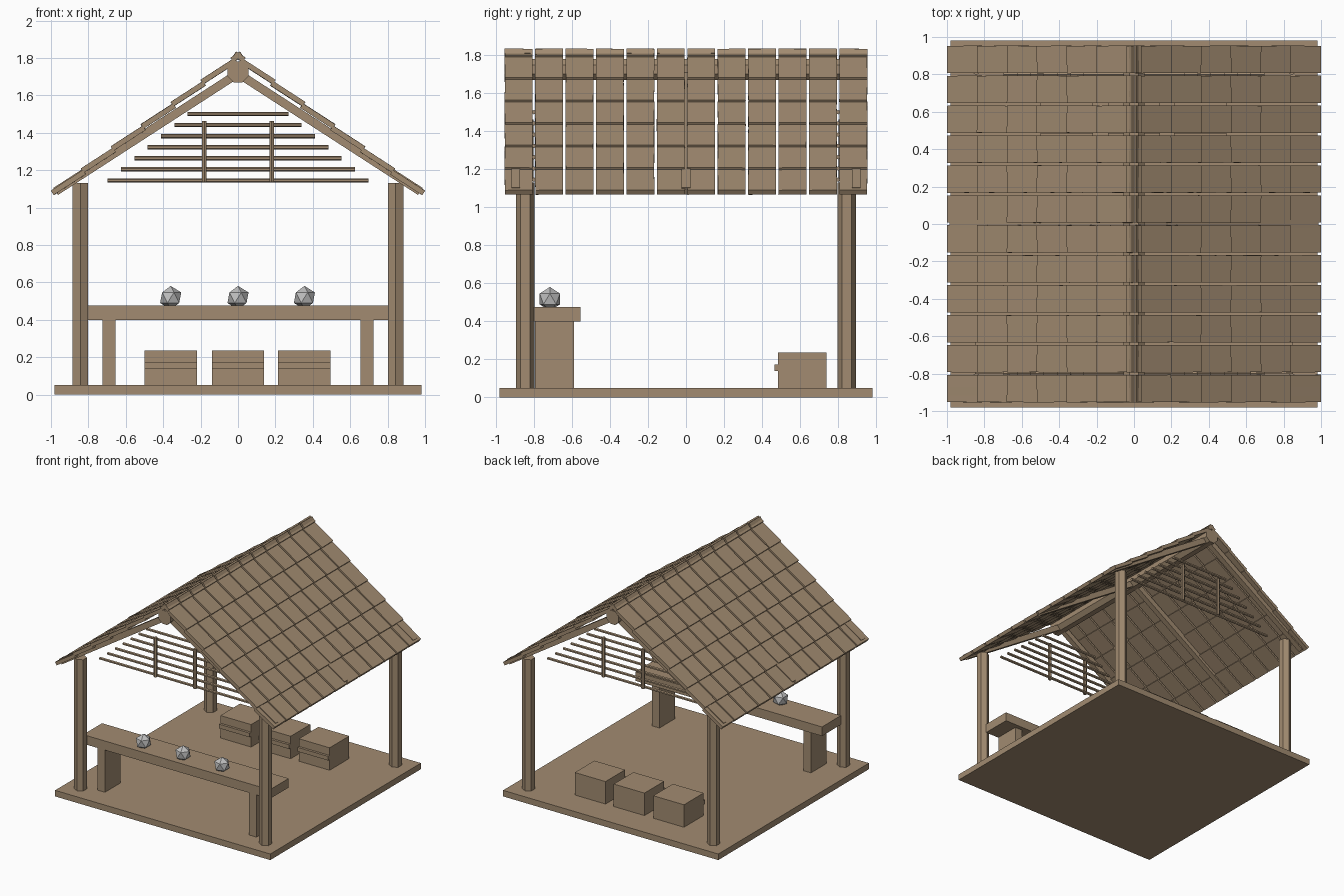
import bpy, bmesh, math, random
from mathutils import Matrix, Vector

random.seed(4)
if "Cube" in bpy.data.objects:
    bpy.data.objects.remove(bpy.data.objects["Cube"], do_unlink=True)


def material(name, rgb):
    m = bpy.data.materials.new(name)
    m.use_nodes = True
    m.diffuse_color = (*rgb, 1)
    m.node_tree.nodes["Principled BSDF"].inputs["Base Color"].default_value = (*rgb, 1)
    return m


WOOD = material("brown wood", (0.36, 0.26, 0.165))
STONE = material("grey stone", (0.52, 0.52, 0.52))


def finish(name, bm, mat=WOOD):
    bmesh.ops.recalc_face_normals(bm, faces=bm.faces)
    mesh = bpy.data.meshes.new(name)
    bm.to_mesh(mesh)
    bm.free()
    mesh.materials.append(mat)
    obj = bpy.data.objects.new(name, mesh)
    bpy.context.collection.objects.link(obj)
    return obj


def add_box(bm, center, size, rot=Matrix()):
    mat = Matrix.Translation(center) @ rot @ Matrix.Diagonal((*size, 1))
    bmesh.ops.create_cube(bm, size=1, matrix=mat)


def box(name, x, y, z):
    """Box from its (min, max) range along each axis."""
    bm = bmesh.new()
    spans = (x, y, z)
    add_box(bm, [(a + b) / 2 for a, b in spans], [b - a for a, b in spans])
    return finish(name, bm)


def add_rod(bm, start, end, radius, sides, turn=0):
    a, b = Vector(start), Vector(end)
    rot = (b - a).to_track_quat('Z', 'Y').to_matrix().to_4x4()
    mat = Matrix.Translation((a + b) / 2) @ rot @ Matrix.Rotation(turn, 4, 'Z')
    bmesh.ops.create_cone(bm, cap_ends=True, segments=sides, radius1=radius,
                          radius2=radius, depth=(b - a).length, matrix=mat)


# Floor
box("floor", (-0.98, 0.98), (-0.98, 0.98), (0, 0.05))

# Six-sided corner posts
for sx, side in ((-1, "right"), (1, "left")):
    for sy, end in ((-1, "front"), (1, "back")):
        bm = bmesh.new()
        x, y = sx * 0.843, sy * 0.845
        add_rod(bm, (x, y, 0.04), (x, y, 1.13), 0.048, 6)
        # Corners of the hexagon point along y
        ys = [v.co.y for v in bm.verts]
        if max(ys) - min(ys) < 0.09:
            bmesh.ops.rotate(bm, verts=bm.verts, cent=(x, y, 0),
                             matrix=Matrix.Rotation(math.pi / 6, 3, 'Z'))
        finish(f"{end}_{side}_post", bm)

# Counter with two slab legs
box("counter_top", (-0.85, 0.85), (-0.80, -0.555), (0.40, 0.475))
for sx, side in ((-1, "right"), (1, "left")):
    box(f"counter_leg_{side}", sorted((sx * 0.655, sx * 0.725)),
        (-0.795, -0.59), (0.05, 0.40))

# Stones on the counter and crates at the back
for i, x in enumerate((-0.36, 0, 0.355), 1):
    bm = bmesh.new()
    bmesh.ops.create_icosphere(bm, subdivisions=1, radius=0.063,
                               matrix=Matrix.Translation((x, -0.716, 0.518)))
    finish(f"stone_{i}", bm, STONE)
    box(f"crate_{i}", (x - 0.14, x + 0.14), (0.485, 0.74), (0.05, 0.235))
    box(f"crate_ledge_{i}", (x - 0.14, x + 0.14), (0.465, 0.49), (0.138, 0.172))

# Ridge beam
bm = bmesh.new()
add_rod(bm, (0, -0.955, 1.725), (0, 0.955, 1.725), 0.06, 8, math.pi / 8)
finish("ridge_beam", bm)

# Rafters: front, middle and back pairs
pitch = math.atan(0.647)
bm = bmesh.new()
for y in (-0.895, 0, 0.895):
    for s in (-1, 1):
        a, b = Vector((s * 0.02, y, 1.704)), Vector((s * 0.975, y, 1.086))
        add_box(bm, (a + b) / 2, ((b - a).length, 0.045, 0.045),
                Matrix.Rotation(s * pitch, 4, 'Y'))
finish("rafters", bm)

# Overlapping roof tiles in rows from eaves to ridge
thick = 0.028
bm = bmesh.new()
for s in (-1, 1):
    up = Vector((-s * math.cos(pitch), 0, math.sin(pitch)))
    out = Vector((s * math.sin(pitch), 0, math.cos(pitch)))
    for col in range(12):
        y = -0.88 + 0.16 * col
        for row in range(7):
            edge = Vector((s * (1 - 0.16 * row), y, 1.09 + 0.1185 * row))
            length = 0.06 if row == 6 else 0.205
            if row == 5:
                length = 0.215
            wobble = Matrix.Rotation(random.uniform(-0.012, 0.012), 4, 'Z')
            tilt = Matrix.Rotation(random.uniform(-0.012, 0.012), 4, 'X')
            add_box(bm, edge + up * length / 2 - out * thick / 2,
                    (length, 0.146, thick),
                    Matrix.Rotation(s * pitch, 4, 'Y') @ wobble @ tilt)
finish("roof_tiles", bm)

# Gable lattices: seven slats narrowing upward, two uprights
for sy, end in ((-1, "front"), (1, "back")):
    bm = bmesh.new()
    y = sy * 0.80
    for i in range(7):
        z, half = 1.145 + 0.0592 * i, 0.697 - 0.0713 * i
        add_rod(bm, (-half, y, z), (half, y, z), 0.0115, 6)
    for x in (-0.18, 0.18):
        add_rod(bm, (x, y + sy * 0.015, 1.137), (x, y + sy * 0.015, 1.462), 0.014, 6)
    finish(f"{end}_gable_lattice", bm)
